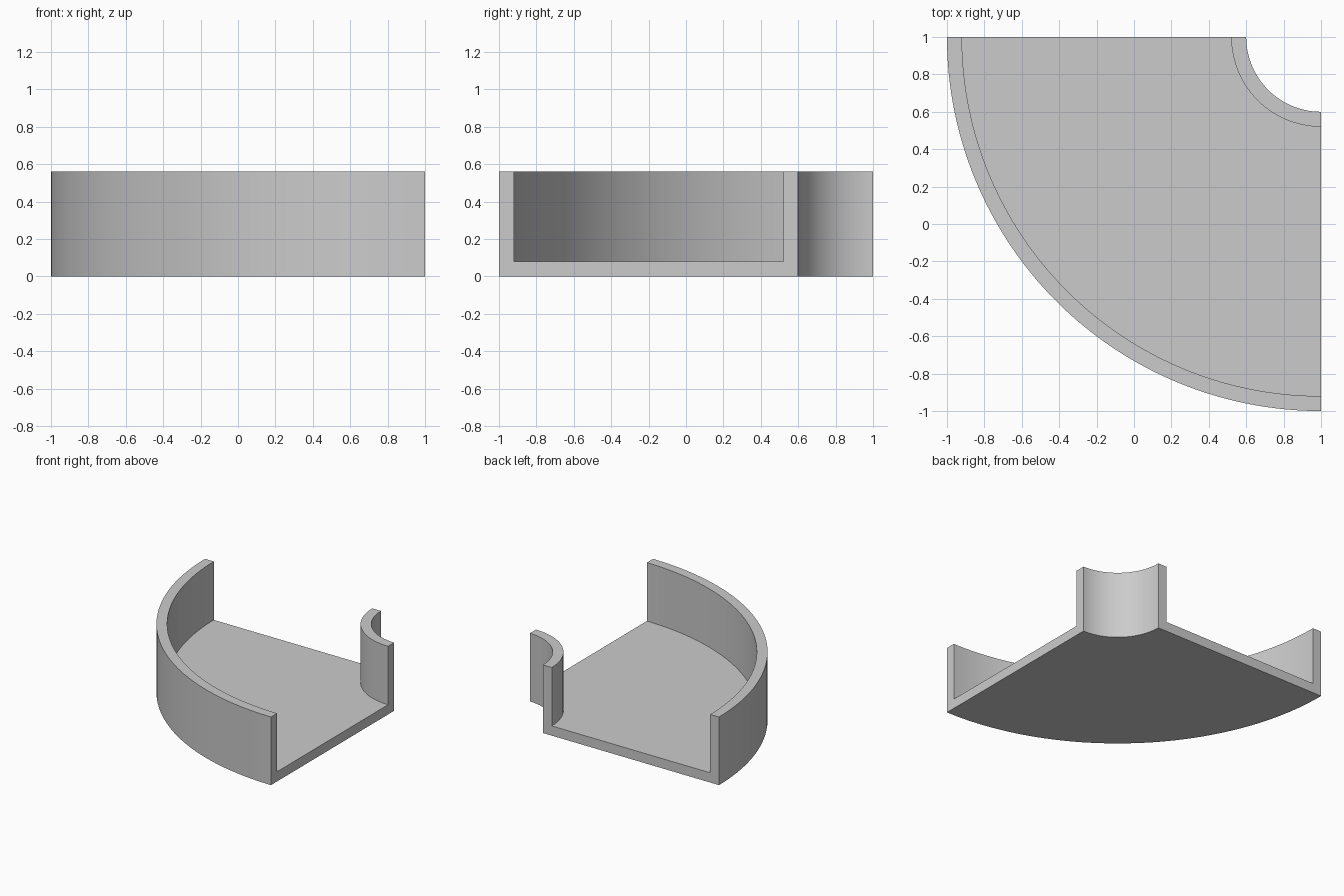
import bpy, bmesh
from math import cos, sin, pi

if "Cube" in bpy.data.objects:
    bpy.data.objects.remove(bpy.data.objects["Cube"])

SEGMENTS = 64
CENTRE = (1.0, 1.0)
R_IN, R_OUT, HEIGHT, WALL = 0.4, 2.0, 0.56, 0.08

# U-shaped channel section as (radius, z)
profile = [
    (R_IN, 0), (R_OUT, 0), (R_OUT, HEIGHT), (R_OUT - WALL, HEIGHT),
    (R_OUT - WALL, WALL), (R_IN + WALL, WALL), (R_IN + WALL, HEIGHT), (R_IN, HEIGHT),
]

# Sweep the section through a quarter turn
bm = bmesh.new()
rings = []
for i in range(SEGMENTS + 1):
    a = pi + i / SEGMENTS * pi / 2
    rings.append([bm.verts.new((CENTRE[0] + r * cos(a), CENTRE[1] + r * sin(a), z))
                  for r, z in profile])
n = len(profile)
for a, b in zip(rings, rings[1:]):
    for j in range(n):
        k = (j + 1) % n
        bm.faces.new((a[j], a[k], b[k], b[j]))

# Flat open ends of the channel
bm.faces.new(rings[0])
bm.faces.new(rings[-1][::-1])
bmesh.ops.recalc_face_normals(bm, faces=bm.faces)

mesh = bpy.data.meshes.new("curved_channel")
bm.to_mesh(mesh)
bm.free()
channel = bpy.data.objects.new("curved_channel", mesh)
bpy.context.collection.objects.link(channel)

# Smooth walls, sharp corners
bpy.context.view_layer.objects.active = channel
channel.select_set(True)
bpy.ops.object.shade_smooth_by_angle(angle=pi / 6)
